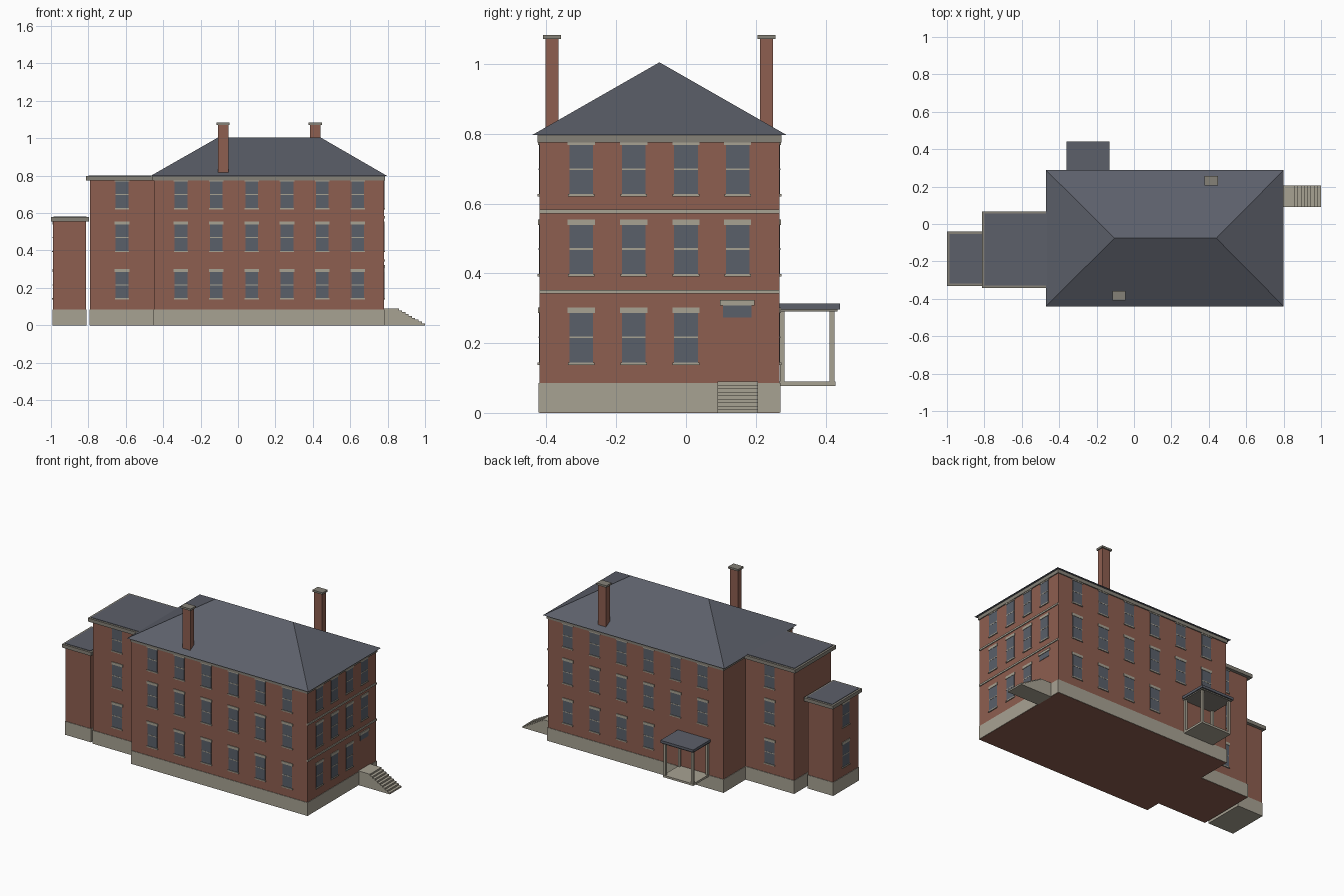
import bpy, bmesh
from mathutils import Vector

cube = bpy.data.objects.get("Cube")
if cube:
    bpy.data.objects.remove(cube, do_unlink=True)


def material(name, rgb):
    m = bpy.data.materials.new(name)
    m.use_nodes = True
    m.diffuse_color = (*rgb, 1)
    m.node_tree.nodes["Principled BSDF"].inputs["Base Color"].default_value = (*rgb, 1)
    return m


BRICK = material("brick", (0.27, 0.113, 0.08))
SLATE = material("slate", (0.107, 0.116, 0.144))
STONE = material("stone", (0.39, 0.36, 0.29))
TRIM = material("grey_trim", (0.235, 0.22, 0.185))
GLASS = material("window_glass", (0.1, 0.115, 0.143))


def mesh_object(name, bm, mat):
    bmesh.ops.recalc_face_normals(bm, faces=bm.faces)
    me = bpy.data.meshes.new(name)
    bm.to_mesh(me)
    bm.free()
    me.materials.append(mat)
    ob = bpy.data.objects.new(name, me)
    bpy.context.collection.objects.link(ob)
    return ob


def add_box(bm, lo, hi):
    verts = bmesh.ops.create_cube(bm, size=1)["verts"]
    lo, hi = Vector(lo), Vector(hi)
    for v in verts:
        v.co = (lo + hi) / 2 + v.co * (hi - lo)


def box(name, x, y, z, mat):
    bm = bmesh.new()
    add_box(bm, (x[0], y[0], z[0]), (x[1], y[1], z[1]))
    return mesh_object(name, bm, mat)


def grow(span, d):
    return (span[0] - d, span[1] + d)


# Brick blocks on stone foundations
MAIN_X, MAIN_Y = (-0.45, 0.78), (-0.42, 0.268)
WING_X, WING_Y = (-0.79, -0.45), (-0.322, 0.048)
END_X, END_Y = (-0.988, -0.813), (-0.312, -0.06)
BASE = 0.085
for name, x, y, top, lift in (("main", MAIN_X, MAIN_Y, 0.78, 0.001),
                              ("wing", WING_X, WING_Y, 0.78, 0.001),
                              ("end_wing", END_X, END_Y, 0.56, 0)):
    box(name + "_walls", x, y, (0.001 - lift, top), BRICK)
    box(name + "_foundation", grow(x, 0.003), grow(y, 0.003), (lift, BASE), STONE)

# Main cornice and hipped roof
box("main_cornice", grow(MAIN_X, 0.006), grow(MAIN_Y, 0.006), (0.775, 0.797), TRIM)
bm = bmesh.new()
ex, ey = grow(MAIN_X, 0.02), grow(MAIN_Y, 0.02)
eaves = [bm.verts.new((x, y, 0.797)) for x, y in
         ((ex[0], ey[0]), (ex[1], ey[0]), (ex[1], ey[1]), (ex[0], ey[1]))]
west, east = (bm.verts.new((x, -0.076, 1.005)) for x in (-0.105, 0.44))
a, b, c, d = eaves
for f in ((a, b, east, west), (b, c, east), (c, d, west, east), (d, a, west), (d, c, b, a)):
    bm.faces.new(f)
mesh_object("hipped_roof", bm, SLATE)


# Flat roofs with a stone rim around slate
def flat_roof(name, x, y, z0, z1):
    box(name + "_cornice", x, y, (z0, z1), TRIM)
    box(name + "_slate", grow(x, -0.013), grow(y, -0.013), (z1 - 0.005, z1 + 0.003), SLATE)


flat_roof("wing_roof", (-0.812, -0.445), grow(WING_Y, 0.02), 0.775, 0.797)
flat_roof("end_wing_roof", (-1.0, -0.797), grow(END_Y, 0.02), 0.556, 0.578)

# Chimneys
for name, x, y, z in (("front", -0.08, -0.384, 0.815), ("back", 0.413, 0.231, 0.8)):
    box(name + "_chimney", (x - 0.028, x + 0.028), (y - 0.019, y + 0.019), (z, 1.072), BRICK)
    box(name + "_chimney_cap", (x - 0.035, x + 0.035), (y - 0.026, y + 0.026), (1.072, 1.084), TRIM)

# Windows: glass, rail, sill and lintel laid on a wall
glass_bm, stone_bm = bmesh.new(), bmesh.new()


def plate(bm, side, wall, along, half, z, depth):
    """side is the wall's outward axis: -y, +y, -x or +x"""
    sign = -1 if side[0] == "-" else 1
    near, far = sorted((wall - sign * 0.004, wall + sign * depth))
    lo, hi = along - half, along + half
    if side[1] == "y":
        add_box(bm, (lo, near, z[0]), (hi, far, z[1]))
    else:
        add_box(bm, (near, lo, z[0]), (far, hi, z[1]))


def window(side, wall, along, sill):
    plate(glass_bm, side, wall, along, 0.034, (sill, sill + 0.15), 0.002)
    plate(stone_bm, side, wall, along, 0.034, (sill + 0.076, sill + 0.081), 0.003)
    plate(stone_bm, side, wall, along, 0.038, (sill, sill + 0.007), 0.006)
    plate(stone_bm, side, wall, along, 0.039, (sill + 0.148, sill + 0.164), 0.004)


SILLS = (0.138, 0.391, 0.62)
COLUMNS = [-0.305 + 0.189 * i for i in range(6)]
for row, sill in enumerate(SILLS):
    for i, x in enumerate(COLUMNS):
        window("-y", MAIN_Y[0], x, sill)
        if row or i > 1:
            window("+y", MAIN_Y[1], x, sill)
    for y in (-0.3, -0.15, 0, 0.148)[:4 if row else 3]:
        window("+x", MAIN_X[1], y, sill)
    window("-y", WING_Y[0], -0.62, sill)
    window("+y", WING_Y[1], -0.62, sill)
    if row < 2:
        window("-x", END_X[0], -0.186, sill)

# Transom over the side entrance
plate(glass_bm, "+x", MAIN_X[1], 0.147, 0.041, (0.274, 0.309), 0.002)
plate(stone_bm, "+x", MAIN_X[1], 0.147, 0.05, (0.308, 0.323), 0.005)
mesh_object("window_panes", glass_bm, GLASS)
mesh_object("window_stonework", stone_bm, STONE)

# Stone courses on the side wall
for i, z in enumerate((0.342, 0.572)):
    box(f"stone_course_{i + 1}", (0.775, 0.785), MAIN_Y, (z, z + 0.011), STONE)

# Entrance steps, extruded from a stepped profile
STEPS, TOP, START, END = 8, 0.09, 0.86, 1.0
profile = [(0.775, 0), (0.775, TOP), (START, TOP)]
for i in range(STEPS):
    x = START + (END - START) * i / STEPS
    z = TOP * (1 - (i + 1) / (STEPS + 1))
    profile += [(x, z), (x + (END - START) / STEPS, z)]
profile.append((END, 0))
bm = bmesh.new()
face = bm.faces.new([bm.verts.new((x, 0.09, z)) for x, z in profile])
out = bmesh.ops.extrude_face_region(bm, geom=[face])
bmesh.ops.translate(bm, vec=(0, 0.116, 0),
                    verts=[v for v in out["geom"] if isinstance(v, bmesh.types.BMVert)])
mesh_object("entrance_steps", bm, STONE)

# Back porch
box("porch_floor", (-0.35, -0.14), (0.265, 0.428), (0.077, 0.09), STONE)
box("porch_beam", (-0.354, -0.136), (0.265, 0.434), (0.29, 0.297), TRIM)
box("porch_roof", (-0.36, -0.13), (0.265, 0.442), (0.297, 0.313), SLATE)
for i, x in enumerate((-0.342, -0.148)):
    for j, y in enumerate((0.276, 0.419)):
        box(f"porch_post_{i + 1}_{j + 1}", (x - 0.007, x + 0.007), (y - 0.007, y + 0.007),
            (0.09, 0.291), STONE)
